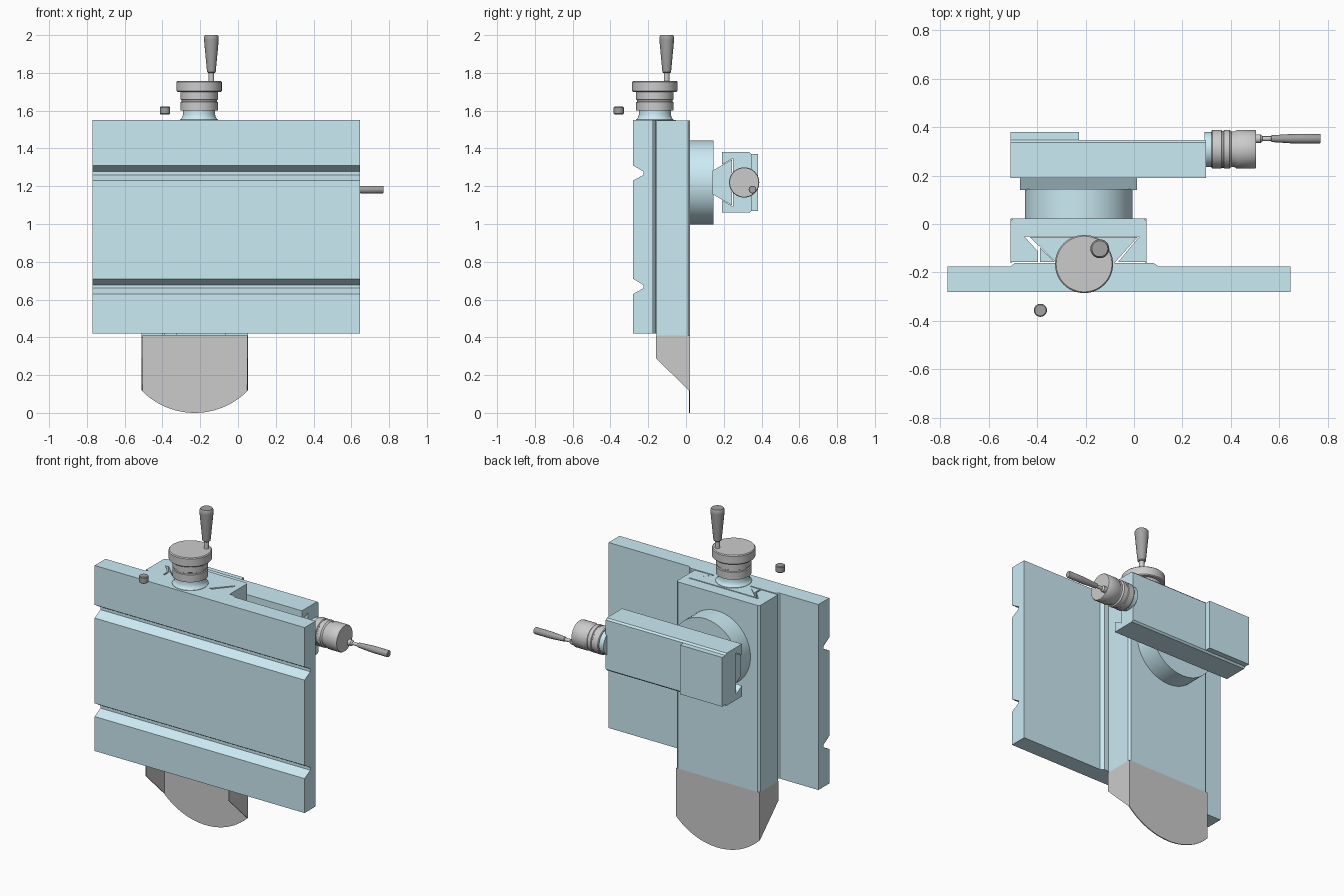
import bpy, bmesh, math
from mathutils import Vector

if "Cube" in bpy.data.objects:
    bpy.data.objects.remove(bpy.data.objects["Cube"])


def material(name, color):
    m = bpy.data.materials.new(name)
    m.diffuse_color = color
    m.use_nodes = True
    m.node_tree.nodes["Principled BSDF"].inputs["Base Color"].default_value = m.diffuse_color
    return m


BLUE = material("light_blue_paint", (0.60, 0.83, 0.91, 1))
DARK = material("dark_grey", (0.36, 0.36, 0.36, 1))


def finish(name, bm, mat=None, smooth=False):
    bmesh.ops.recalc_face_normals(bm, faces=bm.faces)
    me = bpy.data.meshes.new(name)
    bm.to_mesh(me)
    bm.free()
    ob = bpy.data.objects.new(name, me)
    bpy.context.collection.objects.link(ob)
    if mat:
        me.materials.append(mat)
    if smooth:
        bpy.ops.object.select_all(action='DESELECT')
        ob.select_set(True)
        bpy.context.view_layer.objects.active = ob
        bpy.ops.object.shade_smooth_by_angle(angle=math.radians(35))
    return ob


def prism(name, profile, axis, lo, hi, mat=None):
    """Extrude a 2D profile: axis x takes (y,z), y takes (x,z), z takes (x,y)."""
    place = {'x': lambda a, b: (lo, a, b),
             'y': lambda a, b: (a, lo, b),
             'z': lambda a, b: (a, b, lo)}[axis]
    bm = bmesh.new()
    face = bm.faces.new([bm.verts.new(place(a, b)) for a, b in profile])
    new = bmesh.ops.extrude_face_region(bm, geom=[face])['geom']
    step = Vector([hi - lo if k == axis else 0 for k in 'xyz'])
    bmesh.ops.translate(bm, verts=[v for v in new if isinstance(v, bmesh.types.BMVert)], vec=step)
    return finish(name, bm, mat)


def lathe(name, profile, center, axis, mat=None, n=48):
    """Turn (radius, height) pairs around an axis through center."""
    place = {'x': lambda u, v, h: (h, u, v),
             'y': lambda u, v, h: (u, h, v),
             'z': lambda u, v, h: (u, v, h)}[axis]
    bm = bmesh.new()
    c = Vector(center)
    rings = []
    for r, h in profile:
        rings.append([bm.verts.new(c + Vector(place(r * math.cos(2 * math.pi * i / n),
                                                    r * math.sin(2 * math.pi * i / n), h)))
                      for i in range(n)])
    for a, b in zip(rings, rings[1:]):
        for i in range(n):
            j = (i + 1) % n
            bm.faces.new((a[i], a[j], b[j], b[i]))
    bm.faces.new(rings[0])
    bm.faces.new(rings[-1])
    return finish(name, bm, mat, smooth=True)


# Front table plate with two V grooves
plate = [(-0.28, 0.42)]
for z in (0.67, 1.27):
    plate += [(-0.28, z - 0.04), (-0.225, z - 0.01), (-0.225, z + 0.007), (-0.28, z + 0.04)]
plate += [(-0.28, 1.55), (-0.175, 1.55), (-0.175, 0.42)]
prism("table_plate", plate, 'x', -0.77, 0.645, BLUE)

# Raised pad and dovetail on the back of the table
prism("table_dovetail", [(-0.51, -0.175), (0.10, -0.175), (0.08, -0.16), (-0.08, -0.16),
                         (0.014, -0.054), (-0.43, -0.054), (-0.32, -0.16), (-0.49, -0.16)],
      'z', 0.42, 1.55, BLUE)

# Vertical housing with dovetail socket, and its gib strip
prism("vertical_housing", [(-0.51, -0.157), (-0.51, 0.01), (-0.498, 0.022), (0.04, 0.022),
                           (0.052, 0.01), (0.052, -0.157), (-0.066, -0.157), (0.022, -0.052),
                           (-0.452, -0.052), (-0.397, -0.112), (-0.397, -0.157)],
      'z', 0.41, 1.547, BLUE)
prism("gib_strip", [(-0.388, -0.157), (-0.326, -0.157), (-0.388, -0.098)], 'z', 0.41, 1.547, BLUE)

# Sheet guard under the housing: back sheet with arc end, two sloped sides
half, drop = 0.281, 0.118
rad = (half ** 2 + drop ** 2) / (2 * drop)
sweep = math.asin(half / rad)
arc = []
for i in range(33):
    t = -sweep + 2 * sweep * i / 32
    arc.append((-0.229 + rad * math.sin(t), rad - rad * math.cos(t)))
prism("guard_back", arc + [(0.052, 0.41), (-0.51, 0.41)], 'y', 0.016, 0.022)
side = [(-0.16, 0.41), (0.016, 0.41), (0.016, 0.118), (-0.16, 0.29)]
for label, x in (("left", -0.51), ("right", 0.047)):
    prism("guard_side_" + label, side, 'x', x, x + 0.005)

# Swivel boss and the dovetail behind it
ZC = 1.22
lathe("swivel_boss", [(0.222, 0.02), (0.222, 0.145)], (-0.228, 0, ZC), 'y', BLUE, 64)
prism("cross_dovetail", [(0.14, ZC - 0.062), (0.243, ZC - 0.121), (0.243, ZC + 0.121),
                         (0.14, ZC + 0.062)], 'x', -0.47, 0.013, BLUE)

# Cross slide with dovetail slot, and end block
half_slide = [(0.248, 0.127), (0.19, 0.094), (0.19, 0.16), (0.337, 0.16), (0.347, 0.15)]
slide = [(y, ZC + z) for y, z in half_slide] + [(y, ZC - z) for y, z in reversed(half_slide)]
prism("cross_slide", slide, 'x', -0.51, 0.298, BLUE)
prism("slide_end_block", [(0.34, ZC - 0.15), (0.38, ZC - 0.15), (0.38, ZC + 0.15),
                          (0.34, ZC + 0.15)], 'x', -0.51, -0.226, BLUE)

# Vertical feed: flared collar, dial wheel, crank grip
top = (-0.206, -0.165, 0)
lathe("top_collar", [(0.10, 1.545), (0.10, 1.552), (0.09, 1.562), (0.085, 1.578), (0.085, 1.60)],
      top, 'z', BLUE)
lathe("top_dial", [(0.099, 1.60), (0.099, 1.645), (0.094, 1.648), (0.094, 1.656), (0.099, 1.659),
                   (0.099, 1.70), (0.115, 1.70), (0.12, 1.705), (0.12, 1.752), (0.115, 1.757)],
      top, 'z')
grip = (-0.141, -0.102, 0)
lathe("top_crank_pin", [(0.015, 1.75), (0.015, 1.805)], grip, 'z', None, 24)
lathe("top_crank_grip", [(0.018, 1.80), (0.023, 1.805), (0.039, 1.975), (0.039, 1.99),
                         (0.033, 2.0)], grip, 'z', DARK, 32)

# Cross feed: collar, dial wheel, crank grip
end = (0, 0.308, ZC)
lathe("side_collar", [(0.072, 0.29), (0.072, 0.322)], end, 'x', BLUE)
lathe("side_dial", [(0.077, 0.32), (0.08, 0.324), (0.08, 0.36), (0.076, 0.363), (0.076, 0.369),
                    (0.08, 0.372), (0.08, 0.394), (0.073, 0.402), (0.073, 0.414), (0.08, 0.424),
                    (0.08, 0.498), (0.077, 0.503)], end, 'x')
grip = (0, 0.352, 1.182)
lathe("side_crank_pin", [(0.018, 0.495), (0.018, 0.522), (0.01, 0.53), (0.01, 0.57)],
      grip, 'x', None, 24)
lathe("side_crank_grip", [(0.011, 0.565), (0.014, 0.568), (0.02, 0.66), (0.02, 0.765),
                          (0.018, 0.77)], grip, 'x', DARK, 32)

# Small loose stud in front of the table
lathe("stud", [(0.023, 1.581), (0.027, 1.585), (0.027, 1.617), (0.023, 1.621)],
      (-0.386, -0.356, 0), 'z', DARK, 24)
